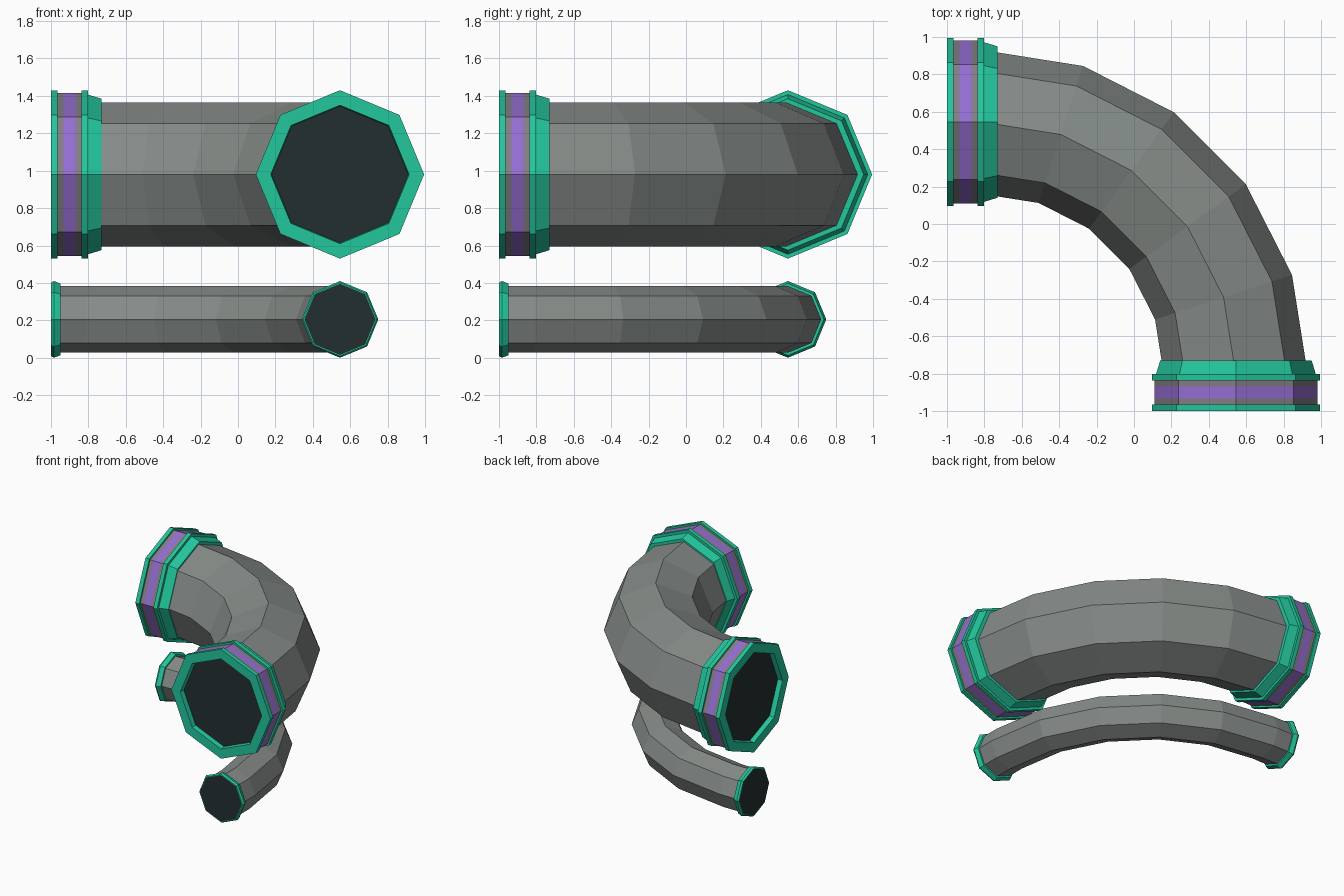
import bpy, bmesh, math
from mathutils import Vector

if "Cube" in bpy.data.objects:
    bpy.data.objects.remove(bpy.data.objects["Cube"])

SIDES = 8
UP = Vector((0, 0, 1))
PIPE_X = 0.545      # offset of each straight end from the centre
BEND_C = -0.81      # x and y of the bend centre


def material(name, hex_code):
    """Flat material from an sRGB hex code, stored as linear values."""
    srgb = [int(hex_code[i:i + 2], 16) / 255 for i in (0, 2, 4)]
    col = [c / 12.92 if c < 0.04 else ((c + 0.055) / 1.055) ** 2.4 for c in srgb] + [1]
    m = bpy.data.materials.new(name)
    m.use_nodes = True
    m.diffuse_color = col
    m.node_tree.nodes["Principled BSDF"].inputs["Base Color"].default_value = col
    return m


GREY, GREEN, PURPLE, DARK, BAND = range(5)
MATERIALS = [
    material("pipe_grey", "858B88"),
    material("trim_green", "23C79D"),
    material("stripe_purple", "956DD2"),
    material("opening_dark", "232F30"),
    material("band_grey", "837E85"),
]


def skin(name, rings, colours, first_cap, last_cap):
    """Join octagonal rings (centre, radial direction, radius) into a closed tube."""
    bm = bmesh.new()
    loops = []
    for centre, radial, radius in rings:
        loop = []
        for i in range(SIDES):
            a = math.tau * i / SIDES
            loop.append(bm.verts.new(centre + radius * (math.cos(a) * radial + math.sin(a) * UP)))
        loops.append(loop)
    for a, b, colour in zip(loops, loops[1:], colours):
        for i in range(SIDES):
            j = (i + 1) % SIDES
            bm.faces.new((a[i], a[j], b[j], b[i])).material_index = colour
    bm.faces.new(loops[0]).material_index = first_cap
    bm.faces.new(loops[-1]).material_index = last_cap
    bmesh.ops.recalc_face_normals(bm, faces=bm.faces)
    mesh = bpy.data.meshes.new(name)
    bm.to_mesh(mesh)
    bm.free()
    for m in MATERIALS:
        mesh.materials.append(m)
    obj = bpy.data.objects.new(name, mesh)
    bpy.context.collection.objects.link(obj)


def elbow(name, height, radius):
    """Quarter bend in five straight segments."""
    bend_radius = PIPE_X - BEND_C
    rings = []
    for k in range(6):
        a = math.radians(18 * k)
        radial = Vector((math.sin(a), math.cos(a), 0))
        rings.append((Vector((BEND_C, BEND_C, height)) + bend_radius * radial, radial, radius))
    skin(name, rings, [GREY] * 5, GREY, GREY)


def collars(name, height, profile, colours):
    """Same collar profile (axial position, radius) on the front and the side end."""
    front = [(Vector((PIPE_X, t, height)), Vector((1, 0, 0)), r) for t, r in profile]
    side = [(Vector((t, PIPE_X, height)), Vector((0, 1, 0)), r) for t, r in profile]
    skin("front_" + name, front, colours, DARK, GREEN)
    skin("side_" + name, side, colours, DARK, GREEN)


# Large pipe with striped collars and recessed openings
elbow("large_pipe", 0.98, 0.385)
large_profile = [
    (-0.96, 0.365), (-1.0, 0.37), (-1.0, 0.45), (-0.965, 0.45), (-0.965, 0.435),
    (-0.933, 0.435), (-0.87, 0.435), (-0.837, 0.435), (-0.837, 0.45),
    (-0.803, 0.45), (-0.803, 0.427), (-0.73, 0.405), (-0.73, 0.37),
]
large_colours = [GREEN] * 4 + [BAND, PURPLE, BAND] + [GREEN] * 5
collars("large_collar", 0.98, large_profile, large_colours)

# Small pipe with thin bevelled rims
elbow("small_pipe", 0.205, 0.178)
small_profile = [
    (-1.0, 0.19), (-1.0, 0.196), (-0.985, 0.205), (-0.968, 0.199),
    (-0.95, 0.192), (-0.95, 0.17),
]
collars("small_rim", 0.205, small_profile, [GREEN] * 5)

# The small pipe runs straight between its rims and the bend
for label, swap in (("front", False), ("side", True)):
    rings = []
    for t in (-0.96, BEND_C):
        pos = (t, PIPE_X) if swap else (PIPE_X, t)
        radial = Vector((0, 1, 0)) if swap else Vector((1, 0, 0))
        rings.append((Vector((*pos, 0.205)), radial, 0.178))
    skin(label + "_small_straight", rings, [GREY], GREY, GREY)
